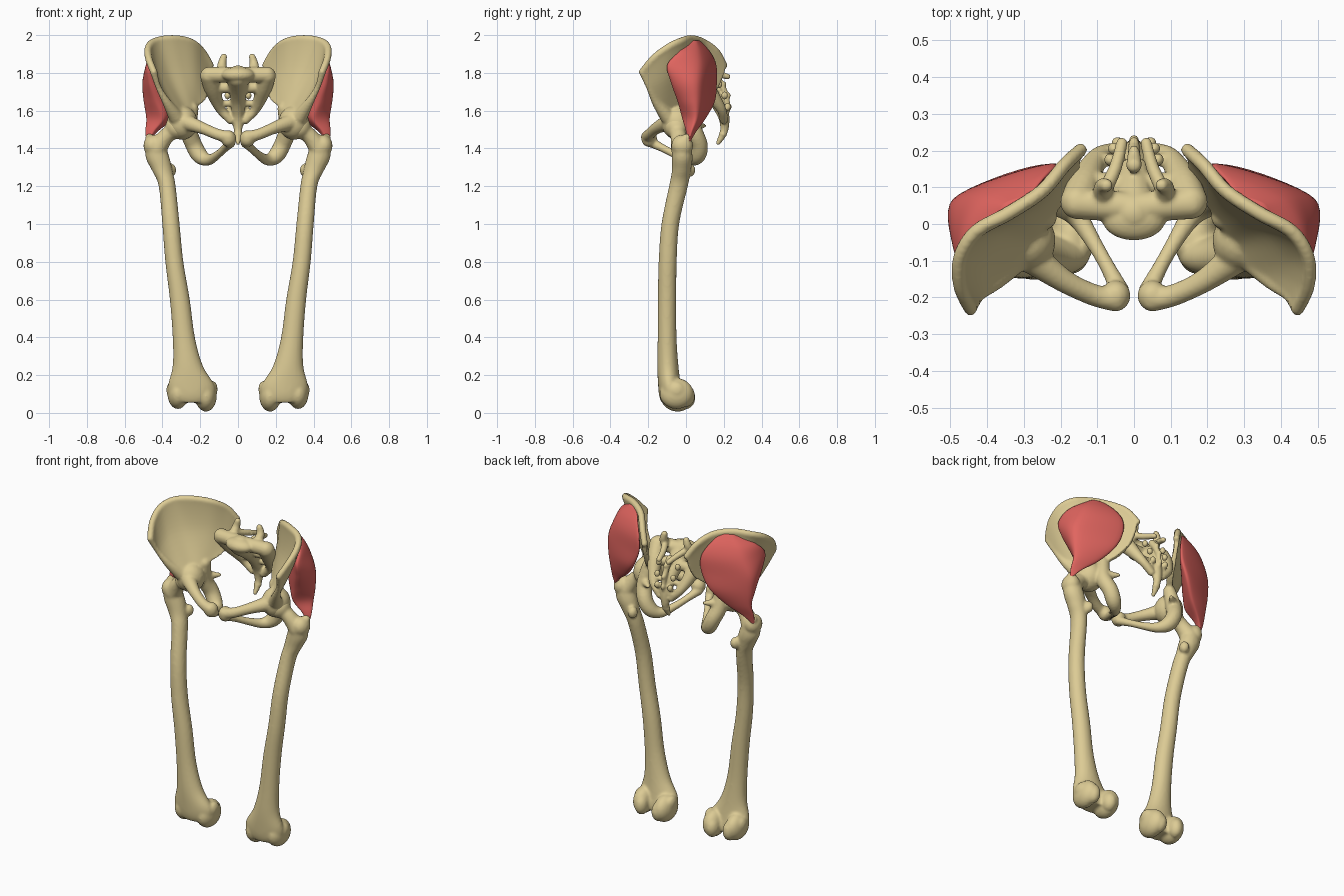
import bpy, bmesh, math
from mathutils import Vector, Matrix


def spline(pts, n, cyclic=False):
    """Catmull-Rom curve through points of any dimension, n steps per span."""
    p = [Vector(q) for q in pts]
    m = len(p)
    get = (lambda i: p[i % m]) if cyclic else (lambda i: p[max(0, min(m - 1, i))])
    out = []
    for i in range(m if cyclic else m - 1):
        a, b, c, d = get(i - 1), get(i), get(i + 1), get(i + 2)
        for k in range(n):
            t = k / n
            out.append((b * 2 + (c - a) * t + (a * 2 - b * 5 + c * 4 - d) * t * t
                        + (b * 3 - a - c * 3 + d) * t ** 3) * 0.5)
    return out if cyclic else out + [p[-1].copy()]


def loft(bm, rings):
    rows = [[bm.verts.new(c) for c in r] for r in rings]
    n = len(rows[0])
    for a, b in zip(rows, rows[1:]):
        for j in range(n):
            bm.faces.new((a[j], a[(j + 1) % n], b[(j + 1) % n], b[j]))
    bm.faces.new(rows[0][::-1])
    bm.faces.new(rows[-1])


def tube(bm, pts, side=1, n=16):
    """Round sweep through (x, y, z, radius) points, with rounded ends."""
    path = [Vector((q[0] * side, q[1], q[2], q[3])) for q in spline(pts, 5)]
    pos = [q.to_3d() for q in path]
    u, rings = Vector((0.31, 0.52, 0.79)), []
    for i, c in enumerate(pos):
        t = (pos[min(i + 1, len(pos) - 1)] - pos[max(i - 1, 0)]).normalized()
        u = (u - t * u.dot(t)).normalized()
        v = t.cross(u)
        rings.append([c + (u * math.cos(a) + v * math.sin(a)) * path[i][3]
                      for a in (2 * math.pi * k / n for k in range(n))])
    loft(bm, rings)
    for i in (0, -1):
        blob(bm, pos[i], [path[i][3]] * 3)


def blob(bm, c, s):
    bmesh.ops.create_icosphere(bm, subdivisions=3, radius=1,
                               matrix=Matrix.Translation(c) @ Matrix.Diagonal((*s, 1)))


def finish(bm, name, mat, voxel=0, smooth=5, mirror=True):
    """Fuse the pieces to one skin, mirror and shade smooth."""
    bmesh.ops.recalc_face_normals(bm, faces=bm.faces[:])
    me = bpy.data.meshes.new(name)
    bm.to_mesh(me)
    bm.free()
    ob = bpy.data.objects.new(name, me)
    bpy.context.collection.objects.link(ob)
    me.materials.append(mat)
    if voxel:
        r = ob.modifiers.new("fuse", 'REMESH')
        r.mode, r.voxel_size = 'VOXEL', voxel
        s = ob.modifiers.new("soften", 'SMOOTH')
        s.factor, s.iterations = 0.5, smooth
    if mirror:
        ob.modifiers.new("mirror", 'MIRROR').use_mirror_merge = False
    deps = bpy.context.evaluated_depsgraph_get()
    baked = bpy.data.meshes.new_from_object(ob.evaluated_get(deps))
    ob.modifiers.clear()
    ob.data = baked
    if not baked.materials:
        baked.materials.append(mat)
    baked.polygons.foreach_set("use_smooth", [True] * len(baked.polygons))
    baked.update()


def material(name, rgb):
    m = bpy.data.materials.new(name)
    m.diffuse_color = (*rgb, 1)
    return m


bone = material("bone", (0.72, 0.60, 0.30))
flesh = material("muscle", (0.75, 0.13, 0.115))

# --- hip bones: iliac wing as a thick curved sheet, front to back
bm = bmesh.new()
crest = [(.445, -.232, 1.805), (.474, -.17, 1.88), (.474, -.09, 1.94), (.43, -.02, 1.972),
         (.34, .03, 1.983), (.25, .09, 1.965), (.19, .16, 1.915), (.145, .202, 1.84)]
wing = [(.42, -.195, 1.72), (.425, -.14, 1.75), (.415, -.085, 1.78), (.37, -.02, 1.79),
        (.30, .03, 1.80), (.235, .08, 1.80), (.185, .14, 1.79), (.15, .19, 1.77)]
brim = [(.36, -.14, 1.62), (.335, -.12, 1.60), (.31, -.09, 1.59), (.285, -.05, 1.59),
        (.255, -.01, 1.60), (.225, .04, 1.62), (.19, .09, 1.65), (.16, .15, 1.70)]
cols = [spline(c, 7) for c in zip(*(spline(r, 5) for r in (crest, wing, brim)))]
rings = []
for i, col in enumerate(cols):
    nxt, prv = cols[min(i + 1, len(cols) - 1)], cols[max(i - 1, 0)]
    front, back = [], []
    for j, p in enumerate(col):
        nrm = (nxt[j] - prv[j]).cross(col[min(j + 1, 14)] - col[max(j - 1, 0)]).normalized()
        half = 0.012 + 0.008 * abs(j / 7 - 1) ** 2
        front.append(p + nrm * half)
        back.append(p - nrm * half)
    rings.append(front + back[::-1])
loft(bm, rings)
tube(bm, [(*p, .018) for p in crest])
# front edge with its two spines
tube(bm, [(.445, -.228, 1.80, .019), (.42, -.195, 1.72, .015), (.375, -.155, 1.64, .024),
          (.33, -.10, 1.57, .04)])
# socket
blob(bm, (.295, -.045, 1.535), (.082, .085, .09))
# upper pubic branch and pubic body
tube(bm, [(.28, -.09, 1.54, .045), (.19, -.155, 1.508, .032), (.11, -.193, 1.475, .03),
          (.05, -.205, 1.46, .034)])
blob(bm, (.05, -.195, 1.452), (.041, .042, .045))
# ischium and lower branch
tube(bm, [(.245, .02, 1.61, .036), (.26, .04, 1.50, .045), (.235, .07, 1.42, .045),
          (.20, .06, 1.36, .043), (.155, .02, 1.34, .03), (.11, -.05, 1.365, .022),
          (.07, -.12, 1.40, .021), (.04, -.18, 1.43, .027)])
tube(bm, [(.25, .05, 1.52, .03), (.195, .095, 1.52, .012)])
finish(bm, "hip_bones", bone, .0075, 4)

# --- sacrum and tailbone
bm = bmesh.new()
tube(bm, [(0, .03, 1.78, .06), (0, .10, 1.72, .05), (0, .155, 1.66, .041), (0, .19, 1.60, .035),
          (0, .203, 1.55, .028), (0, .203, 1.50, .022), (0, .188, 1.46, .018), (0, .17, 1.43, .012)])
blob(bm, (0, .015, 1.79), (.088, .06, .042))
for z, y, r in ((1.52, .205, .028), (1.475, .196, .024)):
    blob(bm, (0, y, z), (r, .022, .017))
for s in (1, -1):
    # side masses
    tube(bm, [(.155, .06, 1.785, .046), (.135, .11, 1.72, .045), (.112, .16, 1.65, .033),
              (.087, .19, 1.60, .025), (.04, .20, 1.55, .022)], s)
    # cross bars leave the nerve openings between them
    for z, y, x, r in ((1.79, .045, .155, .042), (1.722, .105, .135, .03),
                       (1.638, .168, .11, .017), (1.575, .195, .065, .016)):
        tube(bm, [(0, y, z, r), (x, y + .01, z, r)], s)
    # upper joint processes and the arch behind the canal
    tube(bm, [(.085, .06, 1.79, .032), (.085, .10, 1.845, .024), (.075, .105, 1.885, .018)], s)
    tube(bm, [(.075, .10, 1.82, .02), (.05, .155, 1.80, .018), (.033, .22, 1.78, .016)], s)
    for y, z, x in ((.175, 1.74, .065), (.205, 1.68, .055), (.22, 1.62, .045)):
        blob(bm, (x * s, y, z), (.017, .018, .022))
# rear crest
tube(bm, [(0, .16, 1.77, .022), (0, .19, 1.73, .018), (0, .215, 1.67, .015), (0, .222, 1.60, .012)])
for y, z in ((.195, 1.74), (.218, 1.68), (.224, 1.62)):
    blob(bm, (0, y, z), (.015, .02, .018))
finish(bm, "sacrum_and_tailbone", bone, .007, 3, mirror=False)

# --- thigh bones: oval sections (z, x, y, rx, ry) from hip to knee
bm = bmesh.new()
shaft = [(1.43, .44, -.025, .05, .05), (1.35, .425, -.02, .063, .055), (1.28, .40, -.025, .054, .05),
         (1.20, .375, -.04, .045, .05), (1.0, .355, -.083, .046, .047), (.8, .337, -.097, .048, .048),
         (.6, .308, -.10, .053, .049), (.4, .287, -.10, .059, .05), (.25, .266, -.096, .08, .056),
         (.15, .248, -.088, .122, .06), (.09, .243, -.08, .122, .062), (.055, .243, -.075, .10, .055)]
loft(bm, [[(x + rx * math.cos(a), y + ry * math.sin(a), z)
           for a in (2 * math.pi * k / 24 for k in range(24))]
          for z, x, y, rx, ry in spline(shaft, 5)])
# head, neck and the two trochanters
blob(bm, (.322, -.05, 1.512), (.064, .064, .064))
tube(bm, [(.32, -.05, 1.51, .046), (.38, -.04, 1.465, .043), (.43, -.025, 1.40, .055)])
blob(bm, (.452, -.02, 1.415), (.049, .058, .058))
tube(bm, [(.455, -.01, 1.42, .042), (.468, .005, 1.455, .024)])
blob(bm, (.355, .02, 1.285), (.028, .03, .036))
# knee condyles
blob(bm, (.170, -.045, .09), (.058, .092, .084))
blob(bm, (.318, -.05, .102), (.056, .09, .082))
blob(bm, (.135, -.05, .125), (.027, .045, .045))
blob(bm, (.352, -.05, .12), (.027, .045, .045))
blob(bm, (.185, .0, .08), (.042, .05, .06))
blob(bm, (.305, .0, .09), (.04, .048, .06))
finish(bm, "thigh_bones", bone, .008, 5)

# --- buttock muscles: level sections through front, outer, back and inner points
bm = bmesh.new()
sections = [(1.972, .36, .02, .35, .055, .29, .072, .33, .04),
            (1.91, .455, -.04, .41, .07, .245, .128, .35, .03),
            (1.84, .477, -.10, .452, .075, .215, .16, .345, .03),
            (1.75, .467, -.08, .488, .07, .22, .163, .34, .02),
            (1.65, .435, -.045, .492, .065, .27, .153, .33, .03),
            (1.56, .405, -.02, .485, .055, .345, .105, .36, .03),
            (1.49, .45, .0, .49, .03, .43, .055, .43, .02),
            (1.44, .475, .005, .485, .015, .475, .025, .465, .015)]
loft(bm, [[(p.x, p.y, q[0]) for p in
           spline([(q[k], q[k + 1]) for k in (1, 3, 5, 7)], 9, cyclic=True)]
          for q in spline(sections, 7)])
finish(bm, "buttock_muscles", flesh)
